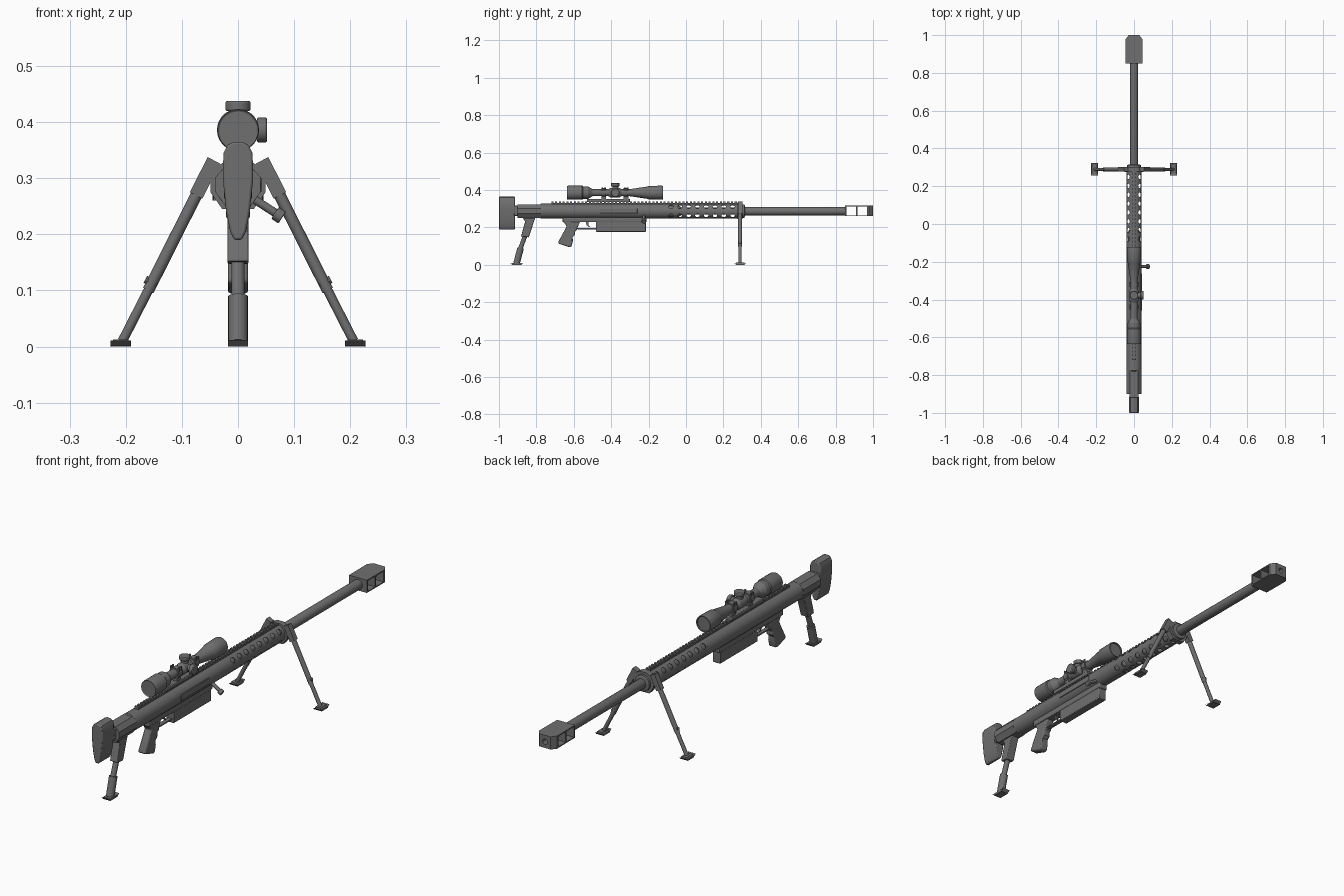
import bpy, bmesh, math
from mathutils import Vector, Matrix

if "Cube" in bpy.data.objects:
    bpy.data.objects.remove(bpy.data.objects["Cube"])

CZ = 0.287  # bore height
SZ = 0.386  # scope height


def finish(name, bm, bevel=0.0):
    bmesh.ops.recalc_face_normals(bm, faces=bm.faces)
    me = bpy.data.meshes.new(name)
    bm.to_mesh(me)
    bm.free()
    ob = bpy.data.objects.new(name, me)
    bpy.context.collection.objects.link(ob)
    if bevel:
        m = ob.modifiers.new("bevel", 'BEVEL')
        m.width, m.segments, m.limit_method = bevel, 2, 'ANGLE'
        m.angle_limit = math.radians(50)
    return ob


def place(axis, u, v, t):
    return {'x': (t, u, v), 'y': (u, t, v), 'z': (u, v, t)}[axis]


def prism(name, pts, axis, a, b, bevel=0.0):
    """Extrude a 2D outline along an axis from a to b."""
    bm = bmesh.new()
    lo = [bm.verts.new(place(axis, u, v, a)) for u, v in pts]
    hi = [bm.verts.new(place(axis, u, v, b)) for u, v in pts]
    bm.faces.new(lo)
    bm.faces.new(hi)
    for i in range(len(pts)):
        j = (i + 1) % len(pts)
        bm.faces.new((lo[i], lo[j], hi[j], hi[i]))
    return finish(name, bm, bevel)


def box(name, x0, x1, y0, y1, z0, z1, bevel=0.0):
    return prism(name, [(x0, y0), (x1, y0), (x1, y1), (x0, y1)], 'z', z0, z1, bevel)


def add_rod(bm, p, q, r, r2=None, n=20):
    p, q = Vector(p), Vector(q)
    d = q - p
    mat = Matrix.Translation((p + q) / 2) @ d.to_track_quat('Z', 'Y').to_matrix().to_4x4()
    bmesh.ops.create_cone(bm, cap_ends=True, segments=n, radius1=r,
                          radius2=r if r2 is None else r2, depth=d.length, matrix=mat)


def rod(name, p, q, r, r2=None, n=20, bevel=0.0):
    bm = bmesh.new()
    add_rod(bm, p, q, r, r2, n)
    return finish(name, bm, bevel)


def lathe(name, prof, z, n=28, closed=False):
    """Revolve (y, radius) points about the line x=0 at height z."""
    bm = bmesh.new()
    rings = [[bm.verts.new((r * math.cos(2 * math.pi * k / n), y, z + r * math.sin(2 * math.pi * k / n)))
              for k in range(n)] for y, r in prof]
    pairs = list(zip(rings, rings[1:]))
    if closed:
        pairs.append((rings[-1], rings[0]))
    else:
        bm.faces.new(rings[0])
        bm.faces.new(rings[-1])
    for a, b in pairs:
        for k in range(n):
            bm.faces.new((a[k], a[(k + 1) % n], b[(k + 1) % n], b[k]))
    return finish(name, bm)


def cut(ob, cutter):
    cutter.hide_render = True
    m = ob.modifiers.new("cut", 'BOOLEAN')
    m.operation, m.solver, m.object = 'DIFFERENCE', 'EXACT', cutter
    bpy.context.view_layer.objects.active = ob
    bpy.ops.object.modifier_apply(modifier=m.name)
    bpy.data.objects.remove(cutter)


def mirror_x(half):
    return half + [(-x, z) for x, z in reversed(half)]


# Butt pad and stock
prism("butt_pad", mirror_x([(.008, .365), (.019, .359), (.026, .345), (.027, .30), (.021, .24),
                            (.014, .205), (.007, .19)]), 'y', -1, -.915, .004)
box("stock_block", -.025, .025, -.92, -.77, .262, .318, .004)
prism("stock_housing", mirror_x([(.022, .322), (.04, .302), (.04, .275), (.022, .25)]),
      'y', -.9, -.775)

# Receiver
lathe("receiver", [(-.78, .036), (-.775, .04), (-.1, .04)], CZ)
box("lower_receiver", -.021, .021, -.66, -.21, .228, .265, .003)
box("magazine", -.019, .019, -.482, -.215, .177, .235, .003)
box("ejection_cover", .03, .0415, -.46, -.26, .275, .302, .002)

# Perforated handguard
guard = lathe("handguard", [(-.1, .04), (.3, .04), (.3, .037), (-.1, .037)], CZ, 32, True)
bm = bmesh.new()
for i in range(8):
    for deg in (38, 142, 218, 270, 322):
        y = -.08 + i * .047 + (.0235 if deg == 270 else 0)
        d = Vector((math.cos(math.radians(deg)), 0, math.sin(math.radians(deg))))
        c = Vector((0, y, CZ))
        add_rod(bm, c + d * .03, c + d * .05, .0125, n=12)
cut(guard, finish("hole_cutter", bm))

# Barrel
lathe("barrel", [(-.15, .031), (-.04, .031), (-.02, .0185), (.28, .0185), (.29, .022), (.855, .022)], CZ)
lathe("barrel_collar", [(.298, .036), (.312, .036), (.316, .024)], CZ)

# Muzzle brake with open side ports
brake = prism("muzzle_brake", [(-.044, .85), (.044, .85), (.045, .978), (.028, 1),
                               (-.028, 1), (-.045, .978)], 'z', .26, .317)
cut(brake, box("port_cutter", -.1, .1, .857, .909, .265, .312))
cut(brake, box("port_cutter", -.1, .1, .916, .968, .265, .312))
cut(brake, rod("bore_cutter", (0, .9, .288), (0, 1.1, .288), .012))

# Top rail
box("rail_base", -.009, .009, -.72, .275, .32, .331)
bm = bmesh.new()
for i in range(50):
    bmesh.ops.create_cube(bm, size=1, matrix=Matrix.Translation((0, -.714 + i * .02, .3335))
                          @ Matrix.Diagonal((.022, .011, .008, 1)))
finish("rail_teeth", bm)

# Pistol grip with finger grooves
prism("pistol_grip", [(-.66, .232), (-.565, .232), (-.578, .205), (-.583, .187), (-.594, .178),
                      (-.594, .16), (-.606, .148), (-.605, .128), (-.612, .098), (-.625, .095),
                      (-.683, .114), (-.682, .125), (-.638, .205), (-.648, .222)],
      'x', -.018, .018, .005)

# Trigger and its guard
box("trigger_guard_bottom", -.009, .009, -.58, -.478, .19, .196)
prism("trigger", [(-.535, .23), (-.52, .23), (-.523, .215), (-.514, .203), (-.52, .202), (-.532, .213)],
      'x', -.004, .004)

# Bolt handle
rod("bolt_handle", (.025, -.225, .265), (.07, -.225, .236), .0075, n=14)
rod("bolt_knob", (.066, -.225, .2385), (.079, -.225, .23), .0125, n=16, bevel=.002)

# Scope body
lathe("scope", [(-.633, .033), (-.635, .036), (-.63, .0375), (-.555, .0375), (-.55, .034),
                (-.525, .034), (-.505, .022), (-.5, .019), (-.3, .019), (-.205, .033), (-.2, .036),
                (-.13, .0375), (-.123, .036), (-.123, .032), (-.128, .031)], SZ)
lathe("scope_saddle", [(-.415, .019), (-.405, .025), (-.355, .025), (-.345, .019)], SZ)

# Scope turrets
for name, d in (("elevation_turret", Vector((0, 0, 1))), ("windage_turret", Vector((1, 0, 0)))):
    c = Vector((0, -.378, SZ))
    rod(name + "_neck", c, c + d * .036, .016)
    rod(name, c + d * .034, c + d * .0515, .0225, n=24, bevel=.003)

# Scope mount and clamp rings
box("scope_mount", -.016, .016, -.53, -.3, .335, .353, .003)
for i, y in enumerate((-.44, -.32)):
    lathe(f"scope_ring_{i}", [(y - .013, .019), (y - .013, .0245), (y + .013, .0245), (y + .013, .019)], SZ)
    box(f"ring_foot_{i}", -.014, .014, y - .013, y + .013, .345, .37)
    bm = bmesh.new()
    for s in (-1, 1):
        for dy in (-.007, .007):
            add_rod(bm, (s * .019, y + dy, .372), (s * .019, y + dy, .413), .0045, n=8)
    finish(f"ring_screws_{i}", bm)

# Bipod bracket around the handguard end
bracket = prism("bipod_bracket", mirror_x([(.018, .333), (.036, .322), (.049, .295), (.049, .275),
                                           (.028, .245)]), 'y', .276, .302)

# Bipod legs
for s, side in ((1, "right"), (-1, "left")):
    top, mid, low = Vector((s * .043, .332)), Vector((s * .16, .1)), Vector((s * .206, .01))
    n = Vector((mid.y - top.y, top.x - mid.x)).normalized()
    knee = top.lerp(mid, .27)
    prism(f"leg_hinge_{side}", [top + n * .0125, knee + n * .0125, knee - n * .0125, top - n * .0125],
          'y', .277, .301)
    rod(f"leg_upper_{side}", (knee.x, .289, knee.y), (mid.x, .289, mid.y), .0105, n=16)
    rod(f"leg_lower_{side}", (mid.x, .289, mid.y), (low.x, .289, low.y), .0085, n=16)
    lock = top.lerp(mid, .94)
    rod(f"leg_lock_{side}", (lock.x - s * .008, .289, lock.y - .004),
        (lock.x + s * .012, .289, lock.y + .006), .007, n=10)
    x = s * .209
    prism(f"leg_foot_{side}", [(x - .019, 0), (x + .019, 0), (x + .013, .013), (x - .013, .013)],
          'y', .268, .312)
    prism(f"leg_foot_pad_{side}", [(.256, .011), (.268, .001), (.312, .001), (.324, .011), (.312, .005),
                                   (.268, .005)], 'x', x - .018, x + .018)

# Rear support leg
prism("rear_leg_upper", [(-.872, .25), (-.805, .25), (-.812, .235), (-.84, .147), (-.882, .152), (-.86, .232)],
      'x', -.019, .019, .003)
rod("rear_leg_inner", (0, -.855, .17), (0, -.888, .08), .012, n=16)
rod("rear_leg_lower", (0, -.884, .09), (0, -.906, .008), .0175, n=20)
box("rear_leg_foot", -.018, .018, -.93, -.88, 0, .009)
prism("rear_leg_foot_pad", [(-.942, .012), (-.93, 0), (-.88, 0), (-.868, .012), (-.88, .006), (-.93, .006)],
      'x', -.018, .018)

# Dark gunmetal finish on every part
metal = bpy.data.materials.new("dark_metal")
metal.diffuse_color = (.16, .16, .16, 1)
metal.use_nodes = True
metal.node_tree.nodes["Principled BSDF"].inputs["Base Color"].default_value = metal.diffuse_color
for ob in bpy.data.objects:
    ob.data.materials.append(metal)

# Smooth round parts, keep edges sharp
bpy.ops.object.select_all(action='SELECT')
bpy.context.view_layer.objects.active = bracket
bpy.ops.object.shade_smooth_by_angle(angle=math.radians(30))
